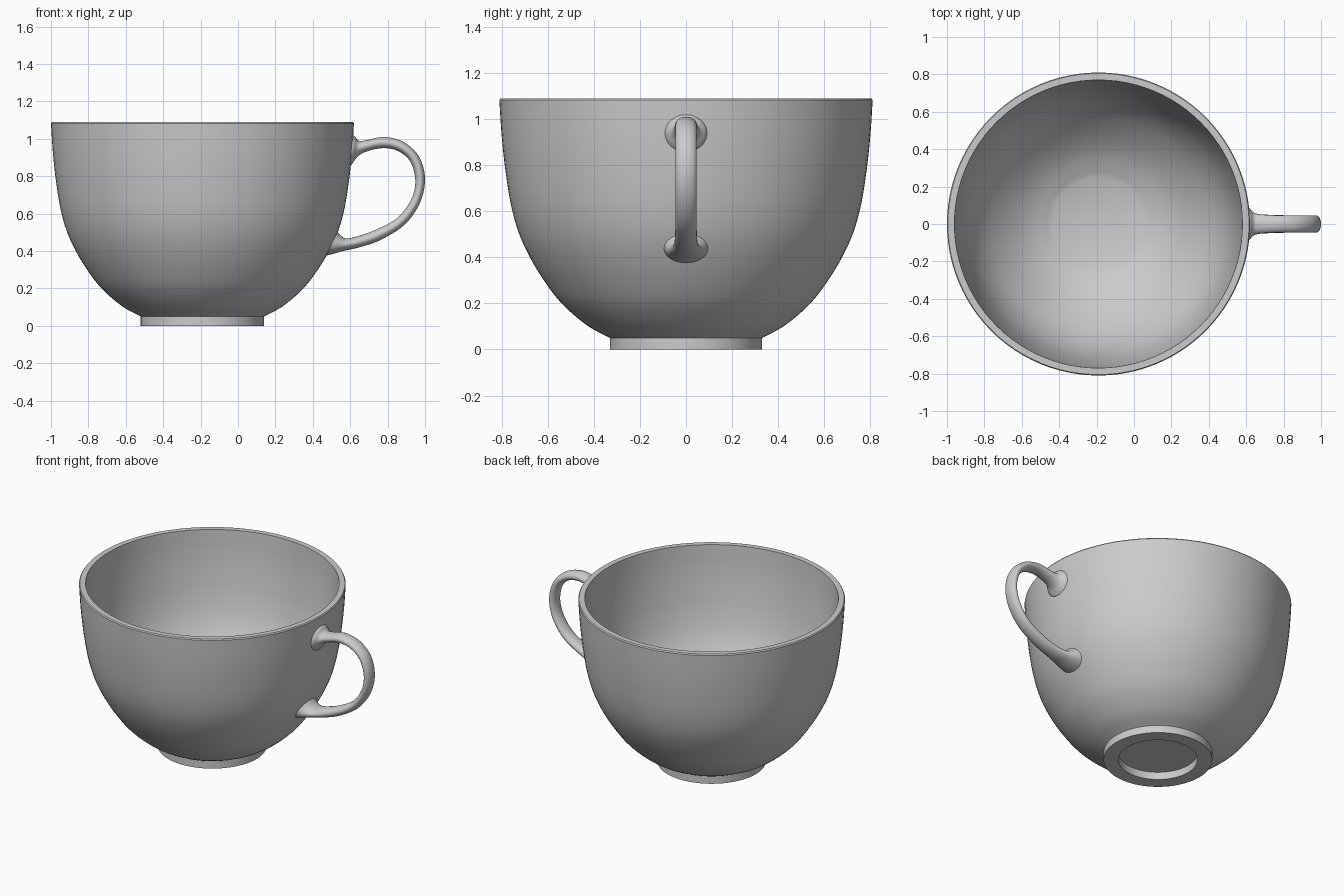
import bpy, bmesh, math
from mathutils import Vector

if "Cube" in bpy.data.objects:
    bpy.data.objects.remove(bpy.data.objects["Cube"])

CUP_X = -0.19   # axis of the cup
SEGMENTS = 96

glaze = bpy.data.materials.new("grey_glaze")
glaze.diffuse_color = (0.6, 0.6, 0.6, 1)
glaze.use_nodes = True
glaze.node_tree.nodes["Principled BSDF"].inputs["Base Color"].default_value = glaze.diffuse_color


def smooth_points(pts, steps):
    """Catmull-Rom interpolation through tuples of any length."""
    pts = [Vector(p) for p in pts]
    ext = [2 * pts[0] - pts[1]] + pts + [2 * pts[-1] - pts[-2]]
    out = []
    for a, b, c, d in zip(ext, ext[1:], ext[2:], ext[3:]):
        for i in range(steps):
            t = i / steps
            out.append(0.5 * (2 * b + (c - a) * t + (2 * a - 5 * b + 4 * c - d) * t ** 2
                              + (3 * b - a - 3 * c + d) * t ** 3))
    return out + [pts[-1]]


def finish(bm, name, angle):
    bmesh.ops.recalc_face_normals(bm, faces=bm.faces)
    mesh = bpy.data.meshes.new(name)
    bm.to_mesh(mesh)
    bm.free()
    obj = bpy.data.objects.new(name, mesh)
    bpy.context.collection.objects.link(obj)
    mesh.materials.append(glaze)
    bpy.ops.object.select_all(action='DESELECT')
    obj.select_set(True)
    bpy.context.view_layer.objects.active = obj
    bpy.ops.object.shade_smooth_by_angle(angle=math.radians(angle))
    return obj


# Cup: recessed foot ring, outer wall, flat rim, inner wall and floor
outer = smooth_points([(0.33, 0.05), (0.43, 0.105), (0.54, 0.2), (0.62, 0.305), (0.68, 0.405),
                       (0.727, 0.51), (0.76, 0.63), (0.784, 0.78), (0.8, 0.93), (0.81, 1.083)], 4)
inner = smooth_points([(0.77, 1.09), (0.763, 0.95), (0.747, 0.8), (0.722, 0.65), (0.682, 0.51),
                       (0.61, 0.375), (0.5, 0.25), (0.38, 0.155), (0.245, 0.09)], 4)
foot = [(0, 0.05), (0.24, 0.05), (0.24, 0), (0.33, 0)]
profile = foot + [tuple(p) for p in outer] + [(0.805, 1.09)] + [tuple(p) for p in inner] + [(0, 0.09)]

bm = bmesh.new()
verts = [bm.verts.new((CUP_X + r, 0, z)) for r, z in profile]
edges = [bm.edges.new(pair) for pair in zip(verts, verts[1:])]
bmesh.ops.spin(bm, geom=verts + edges, cent=(CUP_X, 0, 0), axis=(0, 0, 1),
               angle=math.tau, steps=SEGMENTS, use_duplicate=False)
bmesh.ops.remove_doubles(bm, verts=bm.verts, dist=0.0005)
finish(bm, "cup_body", 25)

# Handle: oval rings between the outer edge (x, z) and inner edge (x, z), with a half width
stations = [
    (0.592, 1.03, 0.585, 0.845, 0.100),
    (0.622, 1.015, 0.610, 0.865, 0.085),
    (0.645, 0.990, 0.640, 0.905, 0.060),
    (0.690, 0.993, 0.690, 0.933, 0.050),
    (0.780, 1.010, 0.775, 0.950, 0.046),
    (0.885, 0.983, 0.855, 0.935, 0.046),
    (0.968, 0.905, 0.920, 0.880, 0.046),
    (1.000, 0.785, 0.948, 0.780, 0.046),
    (0.972, 0.655, 0.928, 0.680, 0.046),
    (0.890, 0.540, 0.855, 0.580, 0.046),
    (0.760, 0.458, 0.740, 0.515, 0.048),
    (0.650, 0.420, 0.635, 0.478, 0.055),
    (0.570, 0.402, 0.580, 0.467, 0.070),
    (0.510, 0.385, 0.553, 0.480, 0.085),
    (0.448, 0.370, 0.525, 0.510, 0.100),
]
RING = 24
bm = bmesh.new()
rings = []
for ox, oz, ix, iz, half in smooth_points(stations, 5):
    mid = Vector(((ox + ix) / 2, 0, (oz + iz) / 2))
    reach = Vector(((ox - ix) / 2, 0, (oz - iz) / 2))
    angles = [math.tau * k / RING for k in range(RING)]
    rings.append([bm.verts.new(mid + reach * math.cos(a) + Vector((0, half * math.sin(a), 0)))
                  for a in angles])
for r0, r1 in zip(rings, rings[1:]):
    for k in range(RING):
        n = (k + 1) % RING
        bm.faces.new((r0[k], r0[n], r1[n], r1[k]))
bm.faces.new(rings[0])
bm.faces.new(rings[-1])
finish(bm, "handle", 50)
